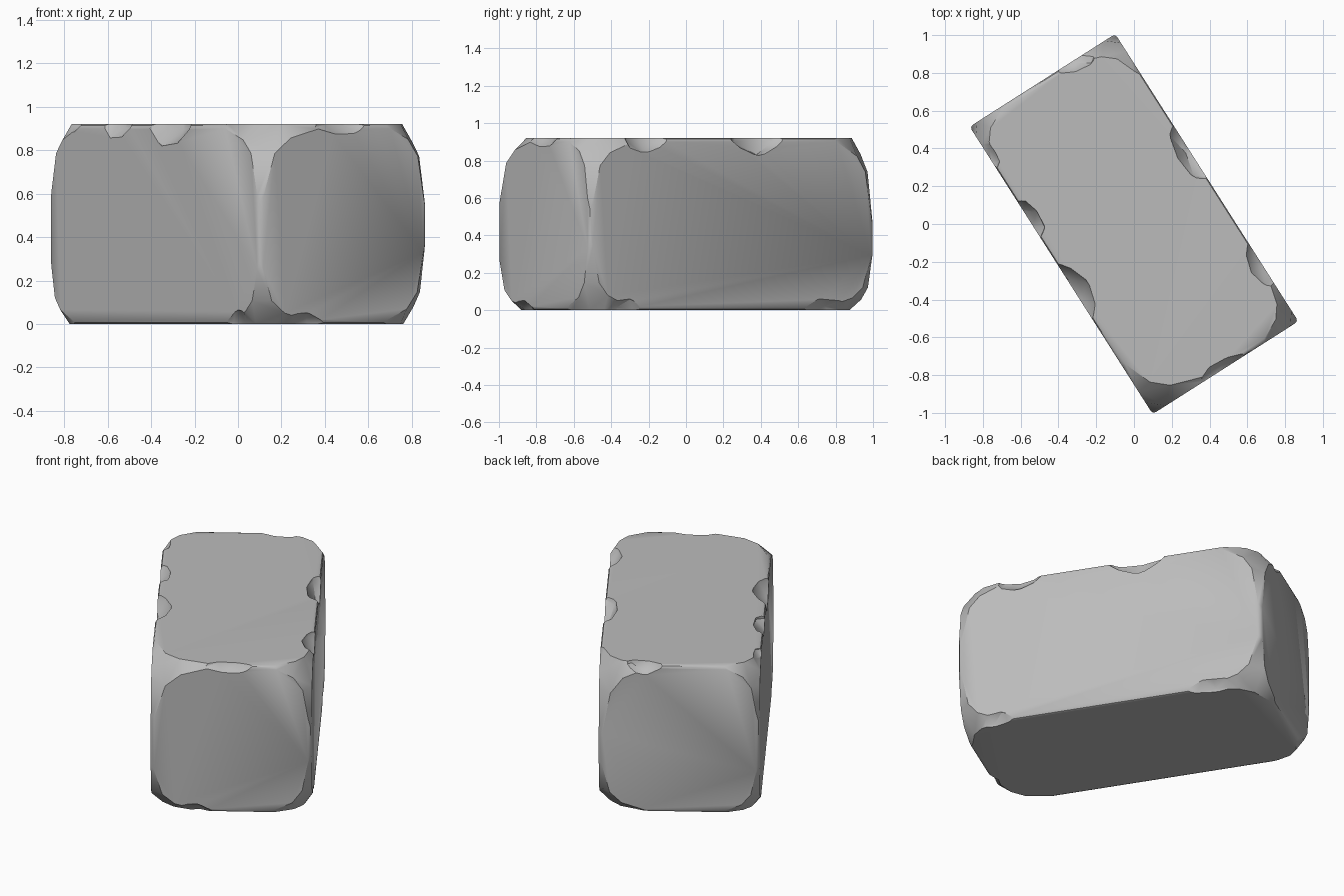
import bpy, bmesh, math, random
from mathutils import Vector, Matrix

random.seed(4)
cube = bpy.data.objects.get("Cube")
if cube:
    bpy.data.objects.remove(cube, do_unlink=True)

HALF = Vector((0.457, 0.902, 0.46))      # half width, length and height
TURN = math.radians(32.5)                # block lies turned on the ground

stone = bpy.data.materials.new("stone grey")
stone.use_nodes = True
stone.diffuse_color = (0.5, 0.5, 0.5, 1)
stone.node_tree.nodes["Principled BSDF"].inputs["Base Color"].default_value = (0.5, 0.5, 0.5, 1)


def make_object(name, bm):
    mesh = bpy.data.meshes.new(name)
    bm.to_mesh(mesh)
    bm.free()
    obj = bpy.data.objects.new(name, mesh)
    bpy.context.collection.objects.link(obj)
    return obj


def slice_plane(bm, point, normal):
    """Cut away everything beyond a plane and close the cut."""
    geom = bm.verts[:] + bm.edges[:] + bm.faces[:]
    cut = bmesh.ops.bisect_plane(bm, geom=geom, dist=1e-5, plane_co=point,
                                 plane_no=normal, clear_outer=True)
    edges = [e for e in cut["geom_cut"] if isinstance(e, bmesh.types.BMEdge)]
    bmesh.ops.contextual_create(bm, geom=edges)


# Plain block with narrow worn edges
bm = bmesh.new()
bmesh.ops.create_cube(bm, size=1, matrix=Matrix.Diagonal((*(HALF * 2), 1)))
bmesh.ops.bevel(bm, geom=bm.edges[:], offset=0.02, segments=2, profile=0.5,
                affect="EDGES")

# Broken corners: signs of the corner, then reach of the break along each axis
corners = [
    ((-1, -1, 1), (0.25, 0.22, 0.20)), ((1, -1, 1), (0.15, 0.20, 0.22)),
    ((1, 1, 1), (0.20, 0.17, 0.27)), ((-1, 1, 1), (0.14, 0.18, 0.20)),
    ((-1, -1, -1), (0.20, 0.19, 0.16)), ((1, -1, -1), (0.16, 0.18, 0.22)),
    ((1, 1, -1), (0.19, 0.22, 0.18)), ((-1, 1, -1), (0.15, 0.15, 0.18)),
]
for sign, reach in corners:
    sign = Vector(sign)
    tip = sign * HALF
    # A main break, with a steep and a shallow one softening its rims
    for a, b, c in ((1, 1, 1), (0.5, 0.5, 2.0), (1.6, 0.6, 0.55), (0.55, 1.6, 0.6)):
        r = Vector((reach[0] * a, reach[1] * b, reach[2] * c))
        normal = Vector([s / k for s, k in zip(sign, r)])
        slice_plane(bm, tip - Vector((sign.x * r.x, 0, 0)), normal.normalized())
bmesh.ops.recalc_face_normals(bm, faces=bm.faces)
block = make_object("stone_block", bm)
block.data.materials.append(stone)


def chip(axis, side, level, along, length, depth, drop):
    """Knock a shallow dent out of a top or bottom edge."""
    bm = bmesh.new()
    bmesh.ops.create_icosphere(bm, subdivisions=2, radius=1)
    for v in bm.verts:
        v.co *= random.uniform(0.92, 1.08)
    size = Vector((depth * 1.7, length * 0.62, drop * 1.7))
    centre = Vector((side * (HALF[axis] + depth * 0.7), along, level * (HALF.z + drop * 0.7)))
    if axis == 1:
        size.x, size.y = size.y, size.x
        centre.x, centre.y = centre.y, centre.x
    bmesh.ops.transform(bm, matrix=Matrix.Translation(centre) @ Matrix.Diagonal((*size, 1)),
                        verts=bm.verts)
    cutter = make_object("chip_cutter", bm)
    cutter.data.materials.append(stone)
    cutter.hide_render = True
    mod = block.modifiers.new("chip", "BOOLEAN")
    mod.operation = "DIFFERENCE"
    mod.solver = "EXACT"
    mod.object = cutter
    bpy.context.view_layer.objects.active = block
    bpy.ops.object.modifier_apply(modifier=mod.name)
    bpy.data.objects.remove(cutter, do_unlink=True)


# Chips: axis, side, top or bottom, position, length, depth, drop
chips = [
    (0, 1, 1, 0.17, 0.38, 0.10, 0.11), (0, 1, 1, -0.55, 0.30, 0.09, 0.10),
    (0, -1, 1, 0.33, 0.26, 0.08, 0.09), (0, -1, 1, -0.13, 0.36, 0.10, 0.12),
    (1, -1, 1, -0.02, 0.30, 0.06, 0.06), (1, 1, 1, 0.22, 0.28, 0.08, 0.07),
    (0, -1, 1, 0.72, 0.18, 0.06, 0.05), (0, -1, -1, -0.72, 0.24, 0.05, 0.07),
    (0, 1, -1, 0.62, 0.36, 0.06, 0.08), (0, 1, -1, -0.70, 0.28, 0.06, 0.07),
    (1, -1, -1, -0.22, 0.25, 0.05, 0.06),
]
for spec in chips:
    chip(*spec)

# Turn the block, stand it on the ground and shade it
block.data.transform(Matrix.Translation((0, 0, HALF.z)) @ Matrix.Rotation(TURN, 4, "Z"))
bpy.ops.object.select_all(action="DESELECT")
block.select_set(True)
bpy.context.view_layer.objects.active = block
bpy.ops.object.shade_smooth_by_angle(angle=math.radians(30))
